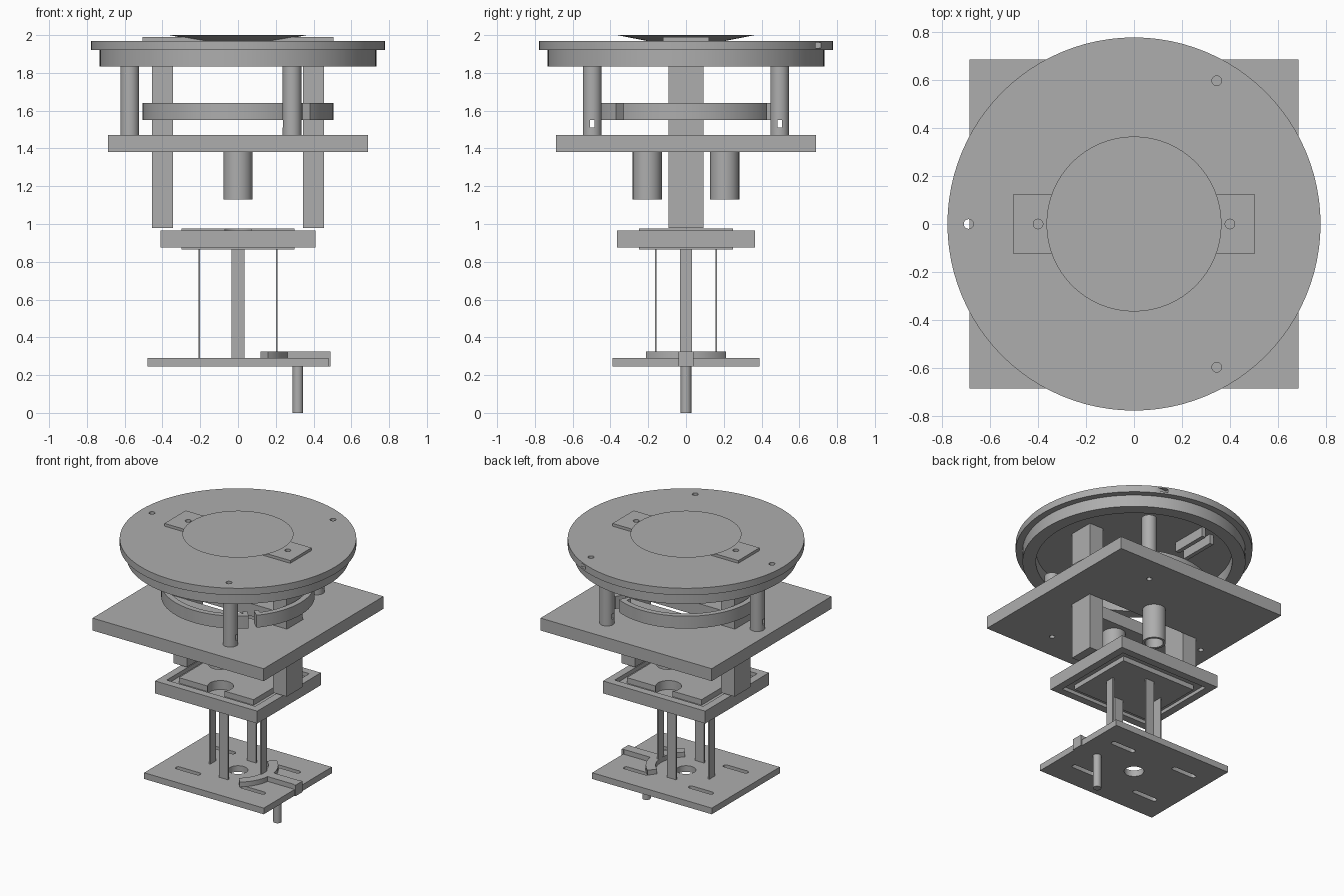
import bpy, bmesh, math
from math import cos, sin, radians, pi
from mathutils import Matrix

if "Cube" in bpy.data.objects:
    bpy.data.objects.remove(bpy.data.objects["Cube"])

grey = bpy.data.materials.new("machined_grey")
grey.diffuse_color = (0.42, 0.42, 0.42, 1)
grey.use_nodes = True
grey.node_tree.nodes["Principled BSDF"].inputs["Base Color"].default_value = grey.diffuse_color


def finish(name, bm):
    bmesh.ops.recalc_face_normals(bm, faces=bm.faces)
    me = bpy.data.meshes.new(name)
    bm.to_mesh(me)
    bm.free()
    me.materials.append(grey)
    ob = bpy.data.objects.new(name, me)
    bpy.context.collection.objects.link(ob)
    return ob


def box(name, x0, x1, y0, y1, z0, z1):
    bm = bmesh.new()
    m = Matrix.Translation(((x0 + x1) / 2, (y0 + y1) / 2, (z0 + z1) / 2))
    m = m @ Matrix.Diagonal((x1 - x0, y1 - y0, z1 - z0, 1))
    bmesh.ops.create_cube(bm, size=1, matrix=m)
    return finish(name, bm)


def cyl(name, x, y, r, z0, z1, r_top=None, n=48):
    bm = bmesh.new()
    bmesh.ops.create_cone(bm, cap_ends=True, segments=n, radius1=r, radius2=r_top or r,
                          depth=z1 - z0, matrix=Matrix.Translation((x, y, (z0 + z1) / 2)))
    return finish(name, bm)


def prism(name, pts, z0, z1):
    bm = bmesh.new()
    f = bm.faces.new([bm.verts.new((x, y, z0)) for x, y in pts])
    ext = bmesh.ops.extrude_face_region(bm, geom=[f])["geom"]
    bmesh.ops.translate(bm, vec=(0, 0, z1 - z0),
                        verts=[v for v in ext if isinstance(v, bmesh.types.BMVert)])
    return finish(name, bm)


def arc(r, a0, a1, n):
    return [(r * cos(radians(a0 + (a1 - a0) * i / n)), r * sin(radians(a0 + (a1 - a0) * i / n)))
            for i in range(n + 1)]


def cut(ob, *cutters):
    for c in cutters:
        mod = ob.modifiers.new("cut", 'BOOLEAN')
        mod.operation, mod.solver, mod.object = 'DIFFERENCE', 'EXACT', c
        dg = bpy.context.evaluated_depsgraph_get()
        me = bpy.data.meshes.new_from_object(ob.evaluated_get(dg))
        ob.modifiers.clear()
        ob.data = me
        bpy.data.objects.remove(c)
    return ob


def slot(x, y, half, r, z0, z1):
    pts = [(x + half + px, y + py) for px, py in arc(r, -90, 90, 8)]
    pts += [(x - half + px, y + py) for px, py in arc(r, 90, 270, 8)]
    return prism("slot", pts, z0, z1)


# base plate with slots and a central hole
base = box("base_plate", -.48, .48, -.39, .39, .245, .29)
cut(base, cyl("c", 0, 0, .065, .2, .4),
    *[slot(x, y, .08, .018, .2, .4) for x in (-.26, .26) for y in (-.2, .2)])

# lever on the base: crescent with a stem, plus its pin
a = math.degrees(math.asin(.035 / .265))
prism("lever_crescent", arc(.265, -53, -a, 10) + [(.49, -.035), (.49, .035)]
      + arc(.265, a, 53, 10) + arc(.2, 53, -53, 20), .29, .325)
box("lever_tip", .475, .49, -.04, .04, .245, .325)
cyl("lever_pin", .317, 0, .028, 0, .29, n=32)

# four flat strips carrying the tray
for s in (-1, 1):
    box("side_strip", s * .205 - .005, s * .205 + .005, -.032, .032, .29, .875)
    box("cross_strip", -.035, .035, s * .16 - .005, s * .16 + .005, .29, .875)

# tray: rim, thin web, thick middle block with two round pockets
rim = cut(box("tray_rim", -.41, .41, -.365, .365, .875, .965),
          box("c", -.355, .355, -.31, .31, .8, 1.1))
web = box("tray_web", -.36, .36, -.315, .315, .9, .935)
block = box("tray_block", -.3, .3, -.25, .25, .865, .975)
for part in (web, block):
    cut(part, *[cyl("c", 0, s * .2, .085, .91, 1.1) for s in (-1, 1)])

# square middle plate
rods = [(.573 * cos(t), .573 * sin(t)) for t in (pi / 3, pi, -pi / 3)]
plate = box("middle_plate", -.687, .687, -.687, .687, 1.38, 1.47)
cut(plate, box("c", -.46, .46, -.095, .095, 1.3, 1.6),
    *[cyl("c", x, y, .018, 1.3, 1.6, n=24) for x, y in rods])

# two hollow sleeves below the plate
for s in (-1, 1):
    cut(cyl("sleeve", 0, s * .205, .077, 1.13, 1.38), cyl("c", 0, s * .205, .06, 1.0, 1.36))

# upright pillars
for s in (-1, 1):
    box("pillar", s * .4 - .055, s * .4 + .055, -.092, .092, .978, 1.92)

# support rods with a small side hole
for x, y in rods:
    cut(cyl("support_rod", x, y, .05, 1.47, 1.84, n=32),
        box("c", x - .1, x + .1, y - .012, y + .012, 1.51, 1.55))

# split clamp ring with lugs at its gaps
for a0, a1 in ((64, 313), (-41, 58)):
    n = int((a1 - a0) / 5)
    prism("clamp_ring", arc(.505, a0, a1, n) + arc(.465, a1, a0, n), 1.55, 1.64)
    for b0, b1 in ((a0, a0 + 4), (a1 - 4, a1)):
        prism("clamp_lug", arc(.505, b0, b1, 2) + arc(.43, b1, b0, 2), 1.55, 1.64)

# lower rim of the table
cut(cyl("table_rim", 0, 0, .733, 1.835, 1.92, n=96), cyl("c", 0, 0, .645, 1.7, 2.1, n=96),
    cyl("c", -.69, 0, .02, 1.7, 2.1, n=24))

# round table top with screw holes and a square notch in the edge
holes = [(.69 * cos(t), .69 * sin(t)) for t in (pi / 3, pi, -pi / 3)]
cut(cyl("table_top", 0, 0, .778, 1.92, 1.97, n=96),
    box("c", .3, .5, .685, .715, 1.933, 1.96),
    *[cyl("c", x, y, .02, 1.8, 2.1, n=24) for x, y in holes])

# bars hanging under the table
box("under_bar", -.17, -.14, .26, .53, 1.85, 1.92)
box("under_bar", -.27, -.24, .22, .49, 1.85, 1.92)

# raised tabs and tapered centre disc
cut(box("centre_tabs", -.505, .505, -.122, .122, 1.97, 1.99),
    *[cyl("c", s * .4, 0, .02, 1.9, 2.1, n=24) for s in (-1, 1)])
cyl("centre_disc", 0, 0, .2, 1.968, 2.0, r_top=.365, n=64)

# smooth the round walls, keep edges sharp
for ob in bpy.context.scene.objects:
    ob.select_set(True)
    bpy.context.view_layer.objects.active = ob
bpy.ops.object.shade_smooth_by_angle(angle=radians(30))
